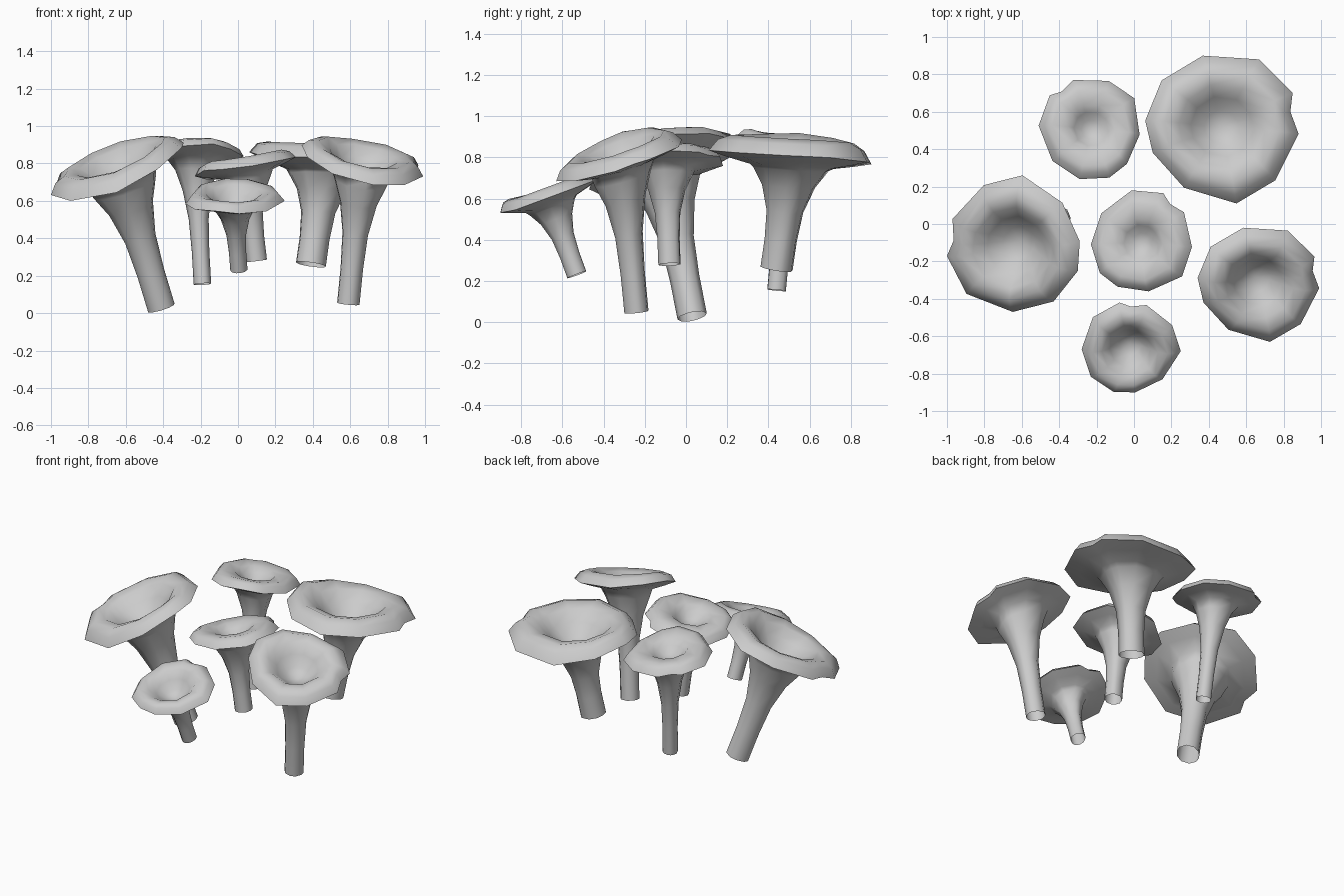
import bpy
import bmesh
from math import radians
from mathutils import Vector, Matrix

cube = bpy.data.objects.get("Cube")
if cube:
    bpy.data.objects.remove(cube)

grey = bpy.data.materials.new("plain grey")
grey.use_nodes = True
colour = (0.6, 0.6, 0.6, 1)
grey.diffuse_color = colour
grey.node_tree.nodes["Principled BSDF"].inputs["Base Color"].default_value = colour

# Irregular, slightly wavy cap outline with one small notch, counter-clockwise
OUTLINE = [Vector(p) for p in (
    (1.03, -.1, 0), (.92, .2, 0), (.95, .45, 0), (.5, .9, -.04),
    (-.25, .95, -.08), (-.8, .62, .02), (-1.02, .08, .1), (-.92, -.35, .05),
    (-.5, -.82, 0), (.2, -1.03, 0), (.72, -.72, 0))]

# Stem rings: fraction of the way up, radius as a multiple of the stem radius
STEM = [(0, 1), (.25, 1), (.5, 1.14), (.72, 1.65), (.87, 2.35)]

# Cap rings: radius and height as multiples of the cap radius, outline strength
CAP = [(.52, -.14, .4), (.78, -.07, .8), (1, 0, 1), (.9, .14, .9), (.76, .2, .6)]

# Funnel rings: radius as a multiple of the mouth radius, height between the
# floor (0) and the crest of the lip (1)
FUNNEL = [(1, .9), (.72, .55), (.4, .18)]
CREST = .19


def mushroom(name, x_range, y_range, rim_z, slope, base, stem_radius, turn,
             mouth, depth):
    """Loft an open stem into a tilted, funnel-shaped cap."""
    spin = Matrix.Rotation(radians(turn), 3, "Z")
    pts = [spin @ p for p in OUTLINE]
    circle = [p.xy.normalized().to_3d() for p in pts]

    # Fit the turned outline to the size of this cap
    def fit(axis, limits):
        low, high = min(p[axis] for p in pts), max(p[axis] for p in pts)
        scale = (limits[1] - limits[0]) / (high - low)
        return scale, limits[0] - low * scale

    (sx, cx), (sy, cy) = fit(0, x_range), fit(1, y_range)
    radius = (sx + sy) / 2
    size = Vector((sx, sy, radius))
    centre, base, slope = Vector((cx, cy, rim_z)), Vector(base), Vector(slope)
    normal = Vector((-slope.x, -slope.y, 1)).normalized()
    axis = centre - base
    base_slope = -axis.xy / axis.z
    bm = bmesh.new()

    def ring(middle, shape, tilt):
        return [bm.verts.new(middle + p + Vector((0, 0, p.xy.dot(tilt))))
                for p in shape]

    # Stem rings turn from square to the stem to parallel with the cap
    rings = [ring(base.lerp(centre, t), [c * r * stem_radius for c in circle],
                  base_slope.lerp(slope, t)) for t, r in STEM]
    funnel = [(mouth * r, f * (CREST + depth) - depth, .2) for r, f in FUNNEL]
    for r, h, strength in CAP + funnel:
        shape = [c.lerp(p, strength) * r * size for c, p in zip(circle, pts)]
        rings.append(ring(centre + normal * h * radius, shape, slope))

    # Walls between neighbouring rings, and the funnel floor
    count = len(pts)
    for low, high in zip(rings, rings[1:]):
        for i in range(count):
            j = (i + 1) % count
            bm.faces.new((low[i], low[j], high[j], high[i]))
    floor = bm.verts.new(centre - normal * depth * radius)
    for i in range(count):
        bm.faces.new((rings[-1][i], rings[-1][(i + 1) % count], floor))

    mesh = bpy.data.meshes.new(name)
    bm.to_mesh(mesh)
    bm.free()
    mesh.materials.append(grey)
    obj = bpy.data.objects.new(name, mesh)
    bpy.context.collection.objects.link(obj)
    bpy.ops.object.select_all(action="DESELECT")
    obj.select_set(True)
    bpy.context.view_layer.objects.active = obj
    bpy.ops.object.shade_smooth_by_angle(angle=radians(65))


# The cluster of six
mushroom("right_mushroom", (-1, -.29), (-.47, .26), .77, (.34, .26),
         (-.41, .03, .028), .071, 163, .6, .27)
mushroom("back_left_mushroom", (.06, .88), (.11, .9), .815, (-.02, -.05),
         (.39, .44, .26), .08, 0, .57, .25)
mushroom("left_mushroom", (.34, .99), (-.63, -.02), .8, (-.18, .33),
         (.59, -.24, .05), .06, 0, .57, .3)
mushroom("back_right_mushroom", (-.51, .03), (.24, .77), .85, (-.06, -.13),
         (-.19, .44, .155), .047, 115, .47, .12)
mushroom("middle_mushroom", (-.23, .31), (-.36, .18), .78, (.2, 0),
         (.1, -.08, .28), .055, 40, .47, .12)
mushroom("front_mushroom", (-.28, .25), (-.9, -.42), .605, (0, .37),
         (.005, -.53, .23), .046, 76, .57, .3)
